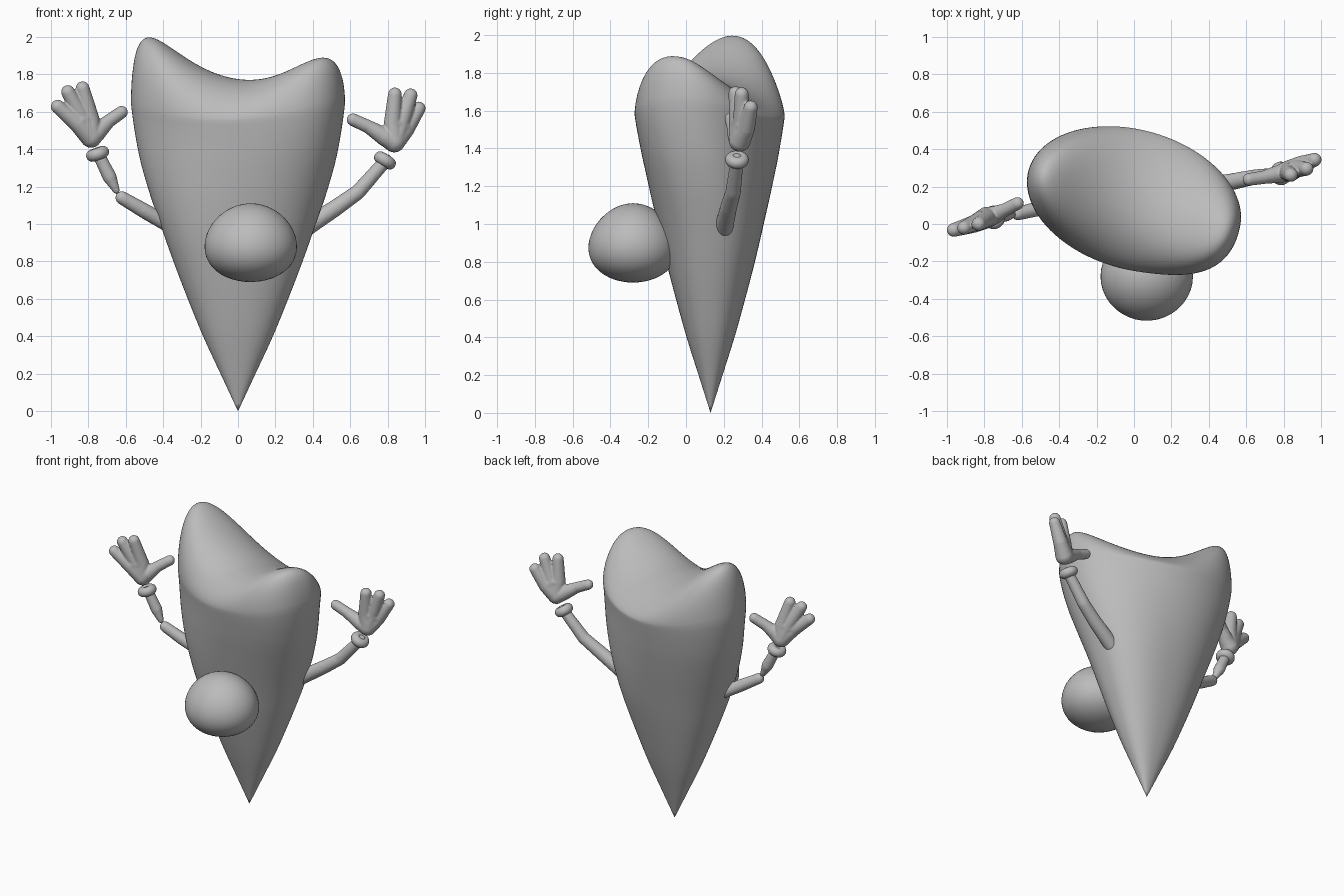
import bpy, bmesh, math
from mathutils import Vector, Matrix

if "Cube" in bpy.data.objects:
    bpy.data.objects.remove(bpy.data.objects["Cube"])

grey = bpy.data.materials.new("plain grey")
grey.use_nodes = True
colour = (0.5, 0.5, 0.5, 1)
grey.diffuse_color = colour
grey.node_tree.nodes["Principled BSDF"].inputs["Base Color"].default_value = colour


def finish(name, bm):
    mesh = bpy.data.meshes.new(name)
    bmesh.ops.recalc_face_normals(bm, faces=bm.faces)
    for f in bm.faces:
        f.smooth = True
    bm.to_mesh(mesh)
    bm.free()
    obj = bpy.data.objects.new(name, mesh)
    bpy.context.collection.objects.link(obj)
    mesh.materials.append(grey)
    return obj


def lathe(bm, rings, sides):
    """Bridge a list of point rings between two end points."""
    loops = [[bm.verts.new(p) for p in ring] for ring in rings[1:-1]]
    for a, b in zip(loops, loops[1:]):
        for i in range(sides):
            j = (i + 1) % sides
            bm.faces.new((a[i], a[j], b[j], b[i]))
    for loop, tip in ((loops[0], rings[0]), (loops[-1], rings[-1])):
        v = bm.verts.new(tip)
        for i in range(sides):
            bm.faces.new((v, loop[i], loop[(i + 1) % sides]))


# Body: pointed oval cone that twists as it rises and ends in a two-horned dome
SIDES = 96
RIM, DIP = 1.65, 0.1
profile = [(0, 0), (0.2, 0.163), (0.4, 0.325), (0.6, 0.468), (0.8, 0.602),
           (1.0, 0.724), (1.2, 0.838), (1.4, 0.93), (RIM, 1.0), (1.8, 1.0)]


def width_at(z):
    for i, ((z0, w0), (z1, w1)) in enumerate(zip(profile, profile[1:])):
        if z <= z1 + 1e-6:
            a = profile[max(i - 1, 0)]
            b = profile[i + 2]
            m0 = (w1 - a[1]) / (z1 - a[0]) * (z1 - z0)
            m1 = (b[1] - w0) / (b[0] - z0) * (z1 - z0)
            t = (z - z0) / (z1 - z0)
            return (w0 * (2*t**3 - 3*t*t + 1) + m0 * (t**3 - 2*t*t + t)
                    + w1 * (3*t*t - 2*t**3) + m1 * (t**3 - t*t))


def body_point(angle, scale, z, level):
    """level is the body's height reached, 0 at the tip and 1 at the rim."""
    t = min(1, max(0, (level - 0.5) / 0.5))
    t = t * t * (3 - 2 * t)
    turn = math.radians(-15.9) * t
    power = 0.87 + 0.13 * t
    cos, sin = math.cos(angle), math.sin(angle)
    u = math.copysign(abs(cos) ** power, cos) * scale * (0.573 + 0.012 * t)
    v = math.copysign(abs(sin) ** power, sin) * scale * (0.39 - 0.018 * t)
    x = u * math.cos(turn) - v * math.sin(turn)
    y = u * math.sin(turn) + v * math.cos(turn)
    # the front swells forward below the lower horn
    y -= max(0, -sin * scale) * t * 0.36 * max(0, x) ** 2
    # the rim sags at the front and back
    z -= DIP * level ** 8 * (scale * sin) ** 2
    return Vector((x, y + 0.13, z))


def dome_height(angle, s):
    u, v = math.cos(angle) * s, math.sin(angle) * s
    horn = 0.117 + 0.338 * (u - 0.13) ** 2
    tilt = 1 - v * (0.35 + 0.25 * u)
    return RIM + horn * tilt * math.sqrt(max(0, 1 - s ** (2.2 + 5 * u * u)))


angles = [2 * math.pi * i / SIDES for i in range(SIDES)]
rings = [Vector((0, 0.13, 0))]
for k in range(1, 41):
    z = RIM * k / 40
    rings.append([body_point(a, width_at(z), z, k / 40) for a in angles])
for k in range(1, 40):
    s = math.cos(math.pi / 2 * k / 40)
    rings.append([body_point(a, s, dome_height(a, s), 1) for a in angles])
rings.append(body_point(0, 0, dome_height(0, 0), 1))
bm = bmesh.new()
lathe(bm, rings, SIDES)
finish("body", bm)

# Nose: slightly squashed ball
bm = bmesh.new()
bmesh.ops.create_icosphere(bm, subdivisions=4, radius=1)
for v in bm.verts:
    x, y, z = v.co
    v.co = (0.068 + 0.247 * x, -0.28 + 0.235 * y - 0.03 * y * z, 0.9 + 0.21 * z - 0.02 * (x * x))
finish("nose", bm)


def limb(name, chains, voxel=0.009):
    """Fuse chains of (point, radius) balls and cones into one soft skin."""
    bm = bmesh.new()
    for chain in chains:
        for p, r in chain:
            bmesh.ops.create_uvsphere(bm, u_segments=20, v_segments=12, radius=r,
                                      matrix=Matrix.Translation(p))
        for (p, r), (q, s) in zip(chain, chain[1:]):
            p, q = Vector(p), Vector(q)
            turn = (q - p).to_track_quat('Z', 'Y').to_matrix().to_4x4()
            bmesh.ops.create_cone(bm, cap_ends=True, segments=20, radius1=r, radius2=s,
                                  depth=(q - p).length,
                                  matrix=Matrix.Translation((p + q) / 2) @ turn)
    obj = finish(name, bm)
    remesh = obj.modifiers.new("fuse", 'REMESH')
    remesh.mode = 'VOXEL'
    remesh.voxel_size = voxel
    remesh.use_smooth_shade = True
    soften = obj.modifiers.new("soften", 'SMOOTH')
    soften.iterations = 3


def cuff(name, centre, axis):
    turn = Vector(axis).to_track_quat('Z', 'Y').to_matrix()
    bm = bmesh.new()
    grid = [[bm.verts.new(Vector(centre) + turn @ Vector((
        (0.032 + 0.031 * math.cos(b)) * math.cos(a),
        (0.032 + 0.031 * math.cos(b)) * math.sin(a), 0.032 * math.sin(b))))
        for b in [math.pi * j / 8 for j in range(16)]]
        for a in [math.pi * i / 16 for i in range(32)]]
    for i in range(32):
        for j in range(16):
            n, m = (i + 1) % 32, (j + 1) % 16
            bm.faces.new((grid[i][j], grid[n][j], grid[n][m], grid[i][m]))
    finish(name, bm)


def hand(name, wrist, fingers, thumb):
    chains = [[(wrist, 0.058), (k, 0.047), (tip, 0.037)] for k, tip in fingers]
    chains.append([(k, 0.047) for k, tip in fingers])
    chains.append([(wrist, 0.058), (thumb[0], 0.05), (thumb[1], 0.036), (thumb[2], 0.034)])
    limb(name, chains, 0.006)


# Left arm: bent, in one piece
limb("left_arm", [[((0.36, 0.2, 0.98), 0.05), ((0.52, 0.225, 1.085), 0.045),
                   ((0.64, 0.25, 1.17), 0.041), ((0.79, 0.27, 1.34), 0.035)]])
cuff("left_cuff", (0.785, 0.27, 1.34), (0.5, 0.05, 0.8))
hand("left_hand", (0.835, 0.285, 1.44),
     [((0.825, 0.275, 1.535), (0.838, 0.262, 1.692)),
      ((0.87, 0.295, 1.535), (0.922, 0.295, 1.687)),
      ((0.895, 0.318, 1.505), (0.965, 0.343, 1.617))],
     [(0.785, 0.27, 1.465), (0.695, 0.25, 1.52), (0.614, 0.238, 1.557)])

# Right arm: upper arm and spindle forearm that meet at a thin elbow
limb("right_upper_arm", [[((-0.36, 0.13, 0.99), 0.042), ((-0.5, 0.085, 1.07), 0.041),
                          ((-0.62, 0.055, 1.14), 0.036)]])
limb("right_forearm", [[((-0.65, 0.05, 1.18), 0.02), ((-0.685, 0.05, 1.25), 0.038),
                        ((-0.745, 0.04, 1.37), 0.033)]])
cuff("right_cuff", (-0.75, 0.035, 1.375), (-0.3, -0.05, 0.85))
hand("right_hand", (-0.785, 0.035, 1.465),
     [((-0.787, 0.03, 1.56), (-0.83, 0.0, 1.725)),
      ((-0.83, 0.015, 1.565), (-0.908, -0.02, 1.705)),
      ((-0.855, 0.0, 1.535), (-0.963, -0.032, 1.627))],
     [(-0.75, 0.045, 1.495), (-0.69, 0.075, 1.55), (-0.622, 0.11, 1.597)])
